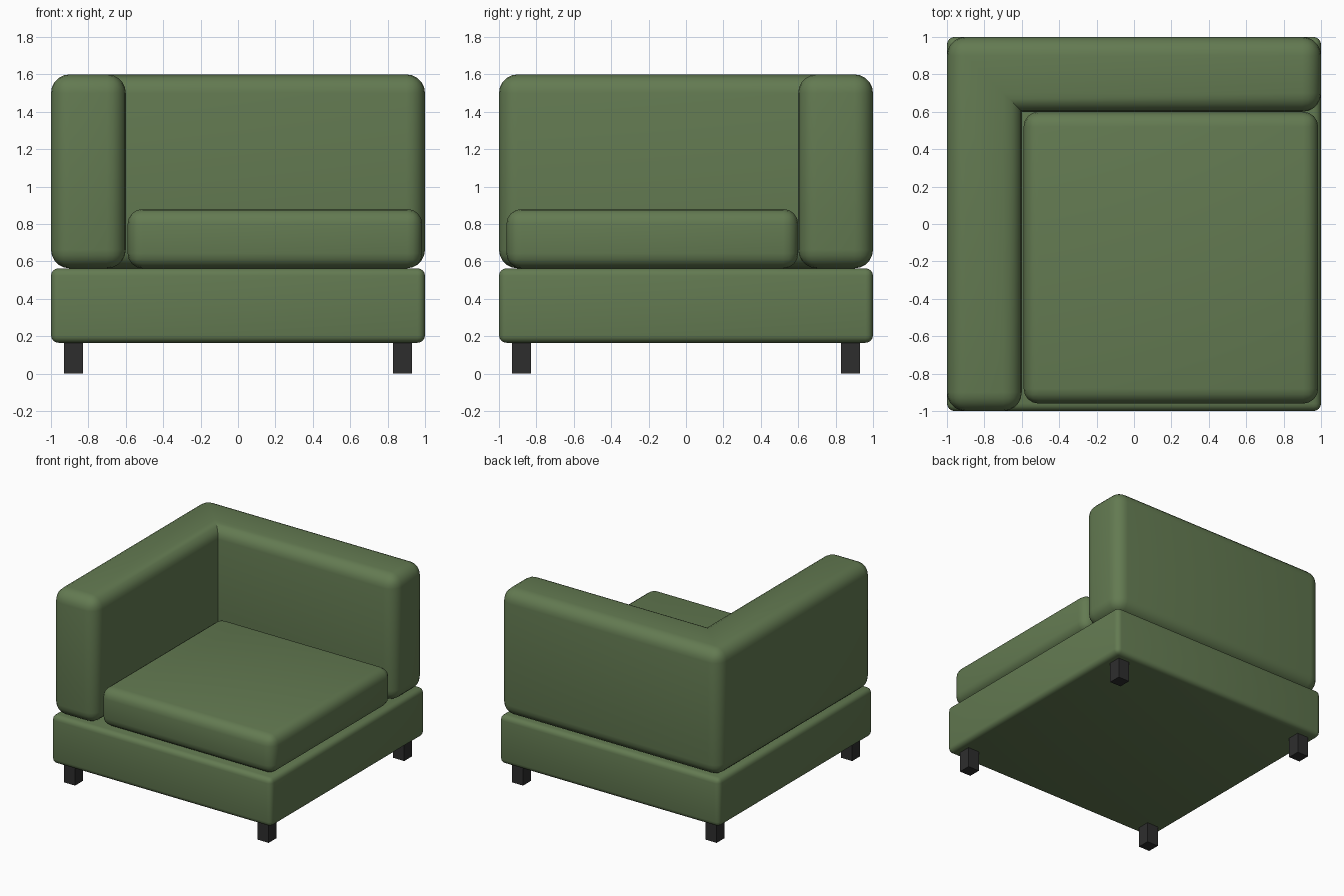
import bpy, bmesh, math

if "Cube" in bpy.data.objects:
    bpy.data.objects.remove(bpy.data.objects["Cube"])


def material(name, rgb):
    m = bpy.data.materials.new(name)
    m.diffuse_color = (*rgb, 1)
    m.use_nodes = True
    m.node_tree.nodes["Principled BSDF"].inputs["Base Color"].default_value = m.diffuse_color
    return m


green = material("green_fabric", (0.125, 0.195, 0.083))
black = material("black_wood", (0.027, 0.027, 0.027))


def prism(name, outline, z0, z1, mat, radius=0, segments=4, inner=None):
    """Extrude an outline upward and round its edges, except the inner corner."""
    bm = bmesh.new()
    bottom = bm.faces.new([bm.verts.new((x, y, z0)) for x, y in outline])
    top = bmesh.ops.extrude_face_region(bm, geom=[bottom], use_keep_orig=True)
    for v in top["geom"]:
        if isinstance(v, bmesh.types.BMVert):
            v.co.z = z1
    bmesh.ops.recalc_face_normals(bm, faces=bm.faces)
    if radius:
        edges = [e for e in bm.edges if inner is None or not all(
            math.dist(v.co.xy, inner) < 1e-4 for v in e.verts)]
        bmesh.ops.bevel(bm, geom=edges, offset=radius, offset_type='OFFSET',
                        segments=segments, profile=0.5, affect='EDGES',
                        clamp_overlap=True)
    mesh = bpy.data.meshes.new(name)
    bm.to_mesh(mesh)
    bm.free()
    mesh.materials.append(mat)
    ob = bpy.data.objects.new(name, mesh)
    bpy.context.collection.objects.link(ob)
    if radius:
        bpy.ops.object.select_all(action='DESELECT')
        ob.select_set(True)
        bpy.context.view_layer.objects.active = ob
        bpy.ops.object.shade_smooth_by_angle(angle=math.radians(35))
    return ob


def rect(x0, x1, y0, y1):
    return [(x0, y0), (x1, y0), (x1, y1), (x0, y1)]


# Upholstered base
prism("base", rect(-1, 1, -1, 1), 0.165, 0.563, green, 0.04)

# Joined backrest and left arm
prism("back_and_arm",
      [(-1, -1), (-0.6, -1), (-0.6, 0.6), (1, 0.6), (1, 1), (-1, 1)],
      0.563, 1.6, green, 0.1, 5, inner=(-0.6, 0.6))

# Seat cushion
prism("seat_cushion", rect(-0.59, 0.985, -0.96, 0.6), 0.563, 0.88, green, 0.08)

# Four square legs
for side, sx in (("left", -1), ("right", 1)):
    for end, sy in (("front", -1), ("back", 1)):
        cx, cy = sx * 0.88, sy * 0.88
        prism(f"{end}_{side}_leg",
              rect(cx - 0.05, cx + 0.05, cy - 0.05, cy + 0.05), 0, 0.175, black)
